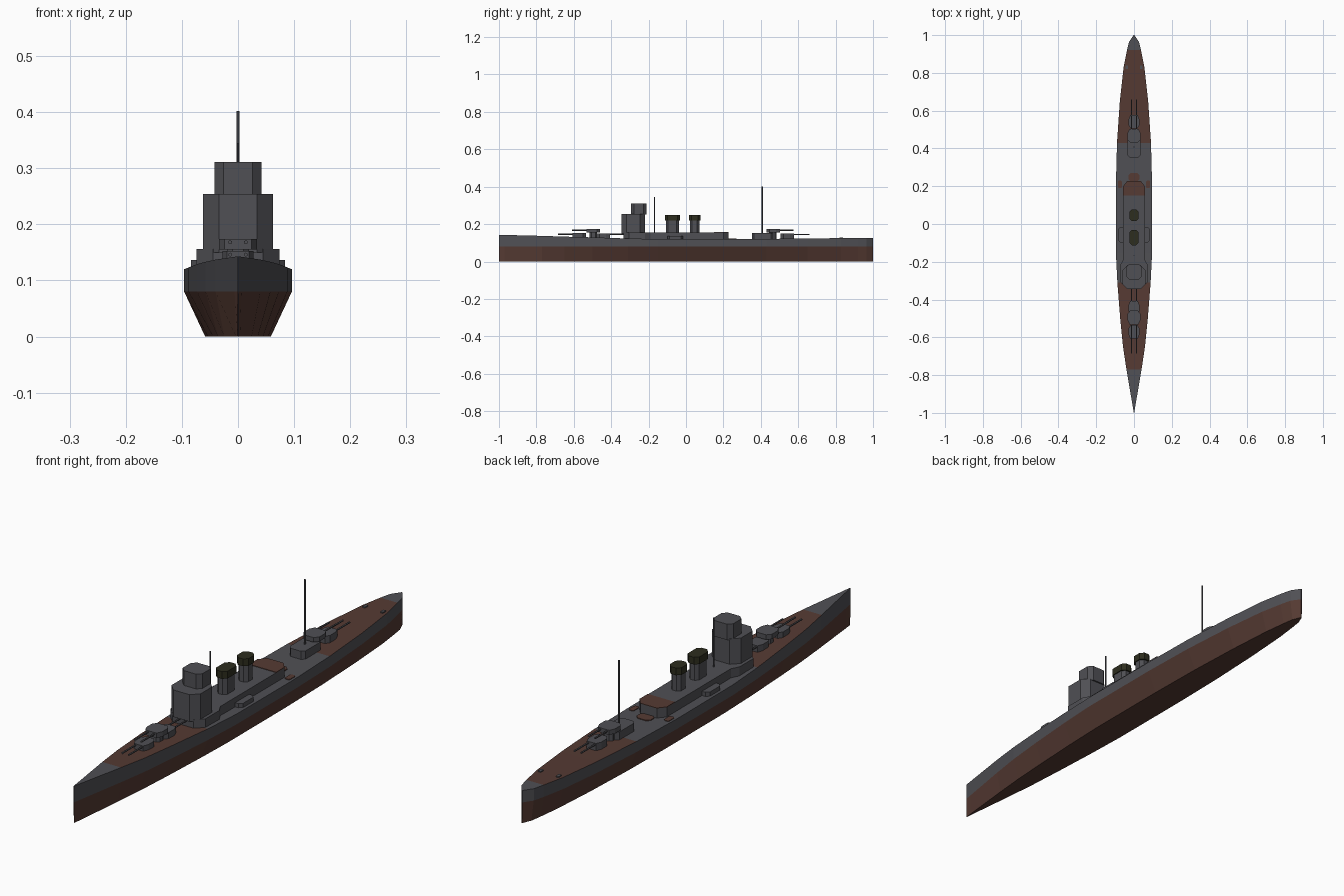
import bpy, bmesh, math
from mathutils import Matrix

if "Cube" in bpy.data.objects:
    bpy.data.objects.remove(bpy.data.objects["Cube"])


def mat(name, rgb):
    m = bpy.data.materials.new(name)
    m.diffuse_color = (*rgb, 1)
    m.use_nodes = True
    m.node_tree.nodes["Principled BSDF"].inputs["Base Color"].default_value = m.diffuse_color
    return m


GREY = mat("warship grey", (0.080, 0.080, 0.090))
BROWN = mat("red brown", (0.092, 0.043, 0.033))
DARK = mat("funnel black", (0.026, 0.026, 0.013))


def finish(name, bm, mats):
    bmesh.ops.recalc_face_normals(bm, faces=bm.faces)
    me = bpy.data.meshes.new(name)
    bm.to_mesh(me)
    bm.free()
    for m in mats:
        me.materials.append(m)
    ob = bpy.data.objects.new(name, me)
    bpy.context.collection.objects.link(ob)
    return ob


def prism(name, pts, z0, z1, m=GREY):
    """Extrude a plan outline from z0 to z1."""
    bm = bmesh.new()
    lo = [bm.verts.new((x, y, z0)) for x, y in pts]
    hi = [bm.verts.new((x, y, z1)) for x, y in pts]
    n = len(pts)
    bm.faces.new(lo)
    bm.faces.new(hi)
    for i in range(n):
        j = (i + 1) % n
        bm.faces.new((lo[i], lo[j], hi[j], hi[i]))
    return finish(name, bm, [m])


def block(name, hw, y0, y1, z0, z1, c=0.01, m=GREY, x=0):
    """Box with chamfered vertical corners."""
    a, b = x - hw, x + hw
    pts = [(a + c, y0), (b - c, y0), (b, y0 + c), (b, y1 - c),
           (b - c, y1), (a + c, y1), (a, y1 - c), (a, y0 + c)]
    return prism(name, pts, z0, z1, m)


def rod(name, r, length, mid, along_y=False):
    bm = bmesh.new()
    rot = Matrix.Rotation(math.pi / 2, 4, 'X') if along_y else Matrix()
    bmesh.ops.create_cone(bm, cap_ends=True, segments=6, radius1=r, radius2=r,
                          depth=length, matrix=Matrix.Translation(mid) @ rot)
    return finish(name, bm, [GREY])


# Hull: (y, half width, deck height) stations, three levels per side
STATIONS = [(-1, 0.001, 0.143), (-0.97, 0.006, 0.142), (-0.77, 0.040, 0.137),
            (-0.65, 0.058, 0.133), (-0.5, 0.073, 0.129), (-0.31, 0.088, 0.123),
            (-0.15, 0.096, 0.120), (0.2, 0.096, 0.119), (0.43, 0.090, 0.121),
            (0.65, 0.075, 0.123), (0.83, 0.055, 0.125), (0.92, 0.037, 0.126),
            (0.965, 0.026, 0.126), (1, 0.002, 0.126)]
bm = bmesh.new()
rings = []
for y, w, zd in STATIONS:
    half = [(w * 0.61, 0), (w, 0.08), (w, zd)]
    loop = [(-x, z) for x, z in half] + [(x, z) for x, z in reversed(half)]
    rings.append([bm.verts.new((x, y, z)) for x, z in loop])
for a, b in zip(rings, rings[1:]):
    for i in range(6):
        j = (i + 1) % 6
        f = bm.faces.new((a[i], a[j], b[j], b[i]))
        y = f.calc_center_median().y
        wood = -0.77 < y < -0.31 or 0.43 < y < 0.92
        f.material_index = {0: 1, 4: 1, 5: 1, 2: int(wood)}.get(i, 0)
for r in (rings[0], rings[-1]):
    bm.faces.new((r[0], r[1], r[4], r[5])).material_index = 1
    bm.faces.new((r[1], r[2], r[3], r[4]))
finish("hull", bm, [GREY, BROWN])

# Midship deckhouse, wider under the bridge
side = [(0.045, -0.335), (0.074, -0.305), (0.074, -0.22), (0.058, -0.19),
        (0.058, 0.20), (0.035, 0.228)]
prism("deckhouse", side + [(-x, y) for x, y in reversed(side)], 0.11, 0.156)
prism("deckhouse_planking", [(0.058, 0.15), (0.058, 0.20), (0.035, 0.228),
      (-0.035, 0.228), (-0.058, 0.20), (-0.058, 0.15)], 0.155, 0.158, BROWN)
block("deck_patch", 0.03, 0.225, 0.27, 0.115, 0.1225, 0.012, BROWN)
for s in (-1, 1):
    block("side_patch", 0.011, 0.19, 0.23, 0.115, 0.1215, 0.005, BROWN, s * 0.075)
    block("sponson", 0.020, -0.10, -0.015, 0.11, 0.136, 0.012, x=s * 0.064)
    block("stern_bollard", 0.006, 0.82, 0.84, 0.12, 0.129, 0.002, x=s * 0.038)

# Bridge tower
block("bridge_tower", 0.062, -0.345, -0.218, 0.15, 0.254, 0.028)
block("bridge_top", 0.042, -0.293, -0.212, 0.25, 0.311, 0.016)

# Funnels with dark caps
for y0, y1 in ((-0.113, -0.032), (0.015, 0.077)):
    block("funnel", 0.021, y0 + 0.006, y1 - 0.006, 0.15, 0.225, 0.012)
    block("funnel_cap", 0.025, y0, y1, 0.220, 0.248, 0.014, DARK)

# Masts
rod("fore_mast", 0.0025, 0.195, (0, -0.168, 0.2475))
rod("main_mast", 0.003, 0.26, (0, 0.408, 0.272))


def turret(name, y, d, z0, z1, hw, tip):
    """Twin-gun turret facing d along y, with barrels reaching tip."""
    pts = [(hw * 0.7, y + d * 0.036), (hw, y + d * 0.015), (hw, y - d * 0.02),
           (hw * 0.6, y - d * 0.036)]
    prism(name, pts + [(-x, v) for x, v in reversed(pts)], z0, z1)
    start = y + d * 0.02
    for s in (-1, 1):
        rod(name + "_barrel", 0.0036, abs(tip - start),
            (s * 0.014, (start + tip) / 2, z1 - 0.006), True)


# Main guns
turret("front_turret", -0.571, -1, 0.12, 0.152, 0.028, -0.685)
turret("raised_front_turret", -0.495, -1, 0.155, 0.174, 0.034, -0.61)
turret("reversed_turret", -0.443, 1, 0.12, 0.151, 0.028, -0.335)
turret("raised_rear_turret", 0.467, 1, 0.156, 0.174, 0.034, 0.575)
turret("rear_turret", 0.541, 1, 0.115, 0.150, 0.028, 0.66)
block("front_barbette", 0.020, -0.515, -0.475, 0.12, 0.157, 0.01)
block("rear_barbette", 0.020, 0.445, 0.485, 0.11, 0.157, 0.01)
block("rear_deckhouse", 0.034, 0.352, 0.466, 0.11, 0.152, 0.012)
